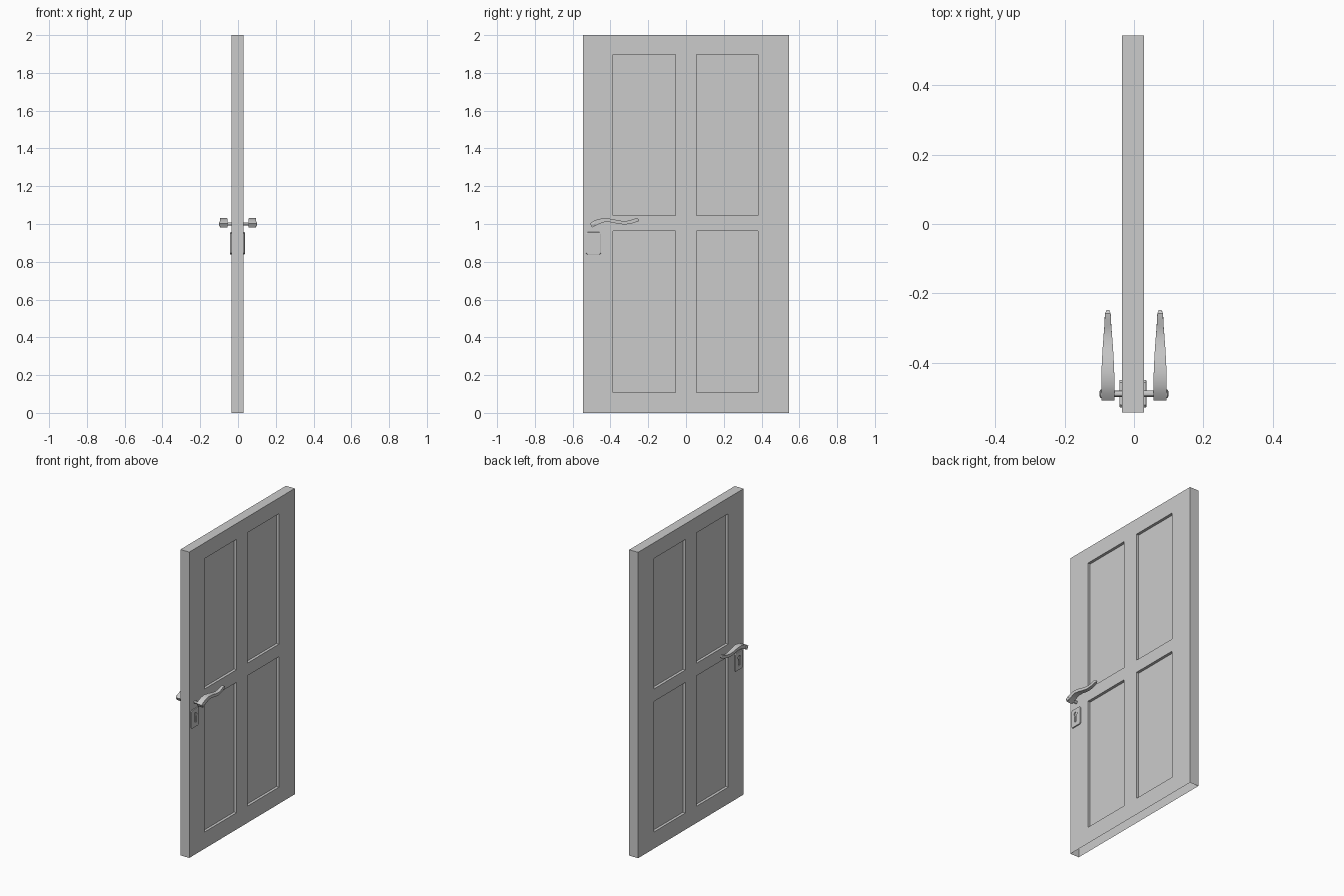
import bpy, bmesh, math

if "Cube" in bpy.data.objects:
    bpy.data.objects.remove(bpy.data.objects["Cube"])

HY, HZ = -0.49, 1.0            # spindle axis
FRONT_X = {-1: -0.035, 1: 0.029}   # the two door faces
MID_X = -0.003


def finish(bm, name, smooth=None):
    bmesh.ops.remove_doubles(bm, verts=bm.verts, dist=1e-5)
    bmesh.ops.recalc_face_normals(bm, faces=bm.faces)
    me = bpy.data.meshes.new(name)
    bm.to_mesh(me)
    bm.free()
    ob = bpy.data.objects.new(name, me)
    bpy.context.collection.objects.link(ob)
    if smooth:
        bpy.ops.object.select_all(action='DESELECT')
        ob.select_set(True)
        bpy.context.view_layer.objects.active = ob
        bpy.ops.object.shade_smooth_by_angle(angle=math.radians(smooth))
    return ob


def quad(bm, *pts):
    bm.faces.new([bm.verts.new(p) for p in pts])


def prism(bm, outline, x0, x1):
    """Solid from a y-z outline between two x positions."""
    a = [bm.verts.new((x0, y, z)) for y, z in outline]
    b = [bm.verts.new((x1, y, z)) for y, z in outline]
    bm.faces.new(a)
    bm.faces.new(b)
    n = len(a)
    for i in range(n):
        bm.faces.new((a[i], a[(i + 1) % n], b[(i + 1) % n], b[i]))
    return b


def loft(bm, rings):
    """Closed skin through a list of vertex rings."""
    vs = [[bm.verts.new(p) for p in r] for r in rings]
    n = len(vs[0])
    for r, s in zip(vs, vs[1:]):
        for i in range(n):
            bm.faces.new((r[i], r[(i + 1) % n], s[(i + 1) % n], s[i]))
    bm.faces.new(vs[0])
    bm.faces.new(vs[-1])


# Door leaf: hollow shell, open underneath, four recessed panels on each face
YS = [-0.545, -0.386, -0.056, 0.056, 0.382, 0.545]
ZS = [0, 0.109, 0.962, 1.044, 1.897, 2.0]
DEPTH = 0.018
bm = bmesh.new()
for s, x in FRONT_X.items():
    for i in range(5):
        for j in range(5):
            c = [(YS[i], ZS[j]), (YS[i + 1], ZS[j]),
                 (YS[i + 1], ZS[j + 1]), (YS[i], ZS[j + 1])]
            xf = x
            if i % 2 and j % 2:
                xf = x - s * DEPTH
                for k in range(4):
                    p, q = c[k], c[(k + 1) % 4]
                    quad(bm, (x, *p), (x, *q), (xf, *q), (xf, *p))
            quad(bm, *[(xf, *p) for p in c])
        for y in (YS[0], YS[-1]):
            quad(bm, (x, y, ZS[i]), (x, y, ZS[i + 1]),
                 (MID_X, y, ZS[i + 1]), (MID_X, y, ZS[i]))
        quad(bm, (x, YS[i], 2), (x, YS[i + 1], 2),
             (MID_X, YS[i + 1], 2), (MID_X, YS[i], 2))
finish(bm, "door_leaf")

# Lever centre line: y, z, half width, half thickness
LEVER = [(-0.503, 0.992, 0.019, 0.012), (-0.483, 1.004, 0.019, 0.014),
         (-0.46, 1.014, 0.019, 0.013), (-0.43, 1.021, 0.0185, 0.010),
         (-0.395, 1.018, 0.017, 0.009), (-0.36, 1.010, 0.015, 0.009),
         (-0.325, 1.006, 0.0125, 0.009), (-0.295, 1.010, 0.010, 0.009),
         (-0.272, 1.018, 0.009, 0.010), (-0.258, 1.021, 0.008, 0.009),
         (-0.25, 1.019, 0.004, 0.005)]

for s, side in ((-1, "left"), (1, "right")):
    # Lever
    bm = bmesh.new()
    rings = []
    for k, (y, z, w, t) in enumerate(LEVER):
        a, b = LEVER[max(k - 1, 0)], LEVER[min(k + 1, len(LEVER) - 1)]
        ang = math.atan2(b[1] - a[1], b[0] - a[0])
        ny, nz = -math.sin(ang), math.cos(ang)
        rings.append([(s * 0.0755 + u * w, y + v * t * ny, z + v * t * nz)
                      for u, v in ((-1, -1), (1, -1), (1, 1), (-1, 1))])
    loft(bm, rings)
    finish(bm, side + "_lever", 30)

    # Spindle with a domed end cap
    bm = bmesh.new()
    prof = [(FRONT_X[s], 0.009), (s * 0.094, 0.009), (s * 0.094, 0.012),
            (s * 0.097, 0.012), (s * 0.100, 0.006)]
    loft(bm, [[(x, HY + r * math.cos(math.tau * i / 12), HZ + r * math.sin(math.tau * i / 12))
               for i in range(12)] for x, r in prof])
    finish(bm, side + "_spindle", 30)

    # Key plate with clipped corners and bevelled front rim
    bm = bmesh.new()
    y0, y1, z0, z1, c = -0.53, -0.45, 0.838, 0.957, 0.008
    outline = [(y0 + c, z0), (y1 - c, z0), (y1, z0 + c), (y1, z1 - c),
               (y1 - c, z1), (y0 + c, z1), (y0, z1 - c), (y0, z0 + c)]
    x = FRONT_X[s]
    outer = prism(bm, outline, x, x + s * 0.0075)
    rim = [e for e in bm.edges if all(v in outer for v in e.verts)]
    bmesh.ops.bevel(bm, geom=rim, offset=0.004, segments=2, profile=0.5, affect='EDGES')
    plate = finish(bm, side + "_key_plate")

    # Keyhole cut: round head above a slot
    bm = bmesh.new()
    arc = [(HY + 0.013 * math.cos(math.radians(a)), 0.92 + 0.013 * math.sin(math.radians(a)))
           for a in range(-60, 241, 30)]
    prism(bm, arc + [(HY - 0.009, 0.867), (HY + 0.009, 0.867)],
          x + s * 0.002, x + s * 0.02)
    cutter = finish(bm, side + "_keyhole_cutter")
    cutter.hide_render = True
    cutter.hide_set(True)
    mod = plate.modifiers.new("keyhole", 'BOOLEAN')
    mod.operation = 'DIFFERENCE'
    mod.object = cutter
